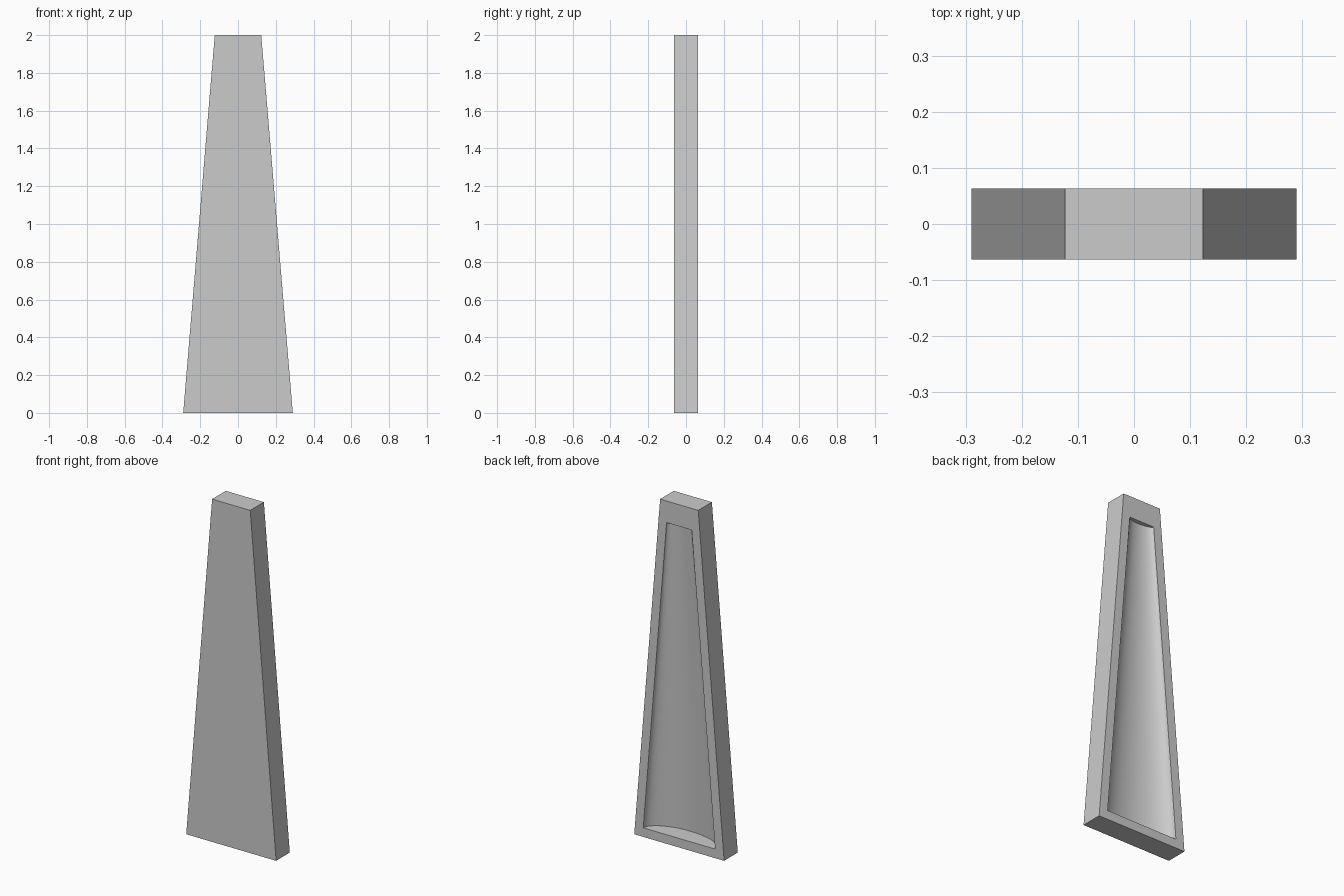
import bpy, bmesh, math

cube = bpy.data.objects.get("Cube")
if cube:
    bpy.data.objects.remove(cube, do_unlink=True)

# Single plain grey
grey = bpy.data.materials.new("plain_grey")
grey.use_nodes = True
colour = (0.6, 0.6, 0.6, 1)
grey.diffuse_color = colour
grey.node_tree.nodes["Principled BSDF"].inputs["Base Color"].default_value = colour

HALF_DEPTH = 0.063
SEGMENTS = 24
bm = bmesh.new()


def trapezoid(y, low, high, z_low, z_high):
    """Corner vertices: bottom left, bottom right, top right, top left."""
    corners = [(-low, z_low), (low, z_low), (high, z_high), (-high, z_high)]
    return [bm.verts.new((x, y, z)) for x, z in corners]


def hollow_arc(start, end, half_width, depth, z):
    """Half ellipse sunk into the back, joining two existing corners."""
    inner = []
    for i in range(1, SEGMENTS):
        a = math.pi * i / SEGMENTS
        inner.append(bm.verts.new((-half_width * math.cos(a),
                                   HALF_DEPTH - depth * math.sin(a), z)))
    return [start] + inner + [end]


# Tapered slab with an open back
front = trapezoid(-HALF_DEPTH, 0.29, 0.123, 0, 2)
back = trapezoid(HALF_DEPTH, 0.29, 0.123, 0, 2)
rim = trapezoid(HALF_DEPTH, 0.232, 0.081, 0.053, 1.874)
bm.faces.new(front)
for i in range(4):
    j = (i + 1) % 4
    bm.faces.new((front[i], front[j], back[j], back[i]))
    bm.faces.new((back[i], back[j], rim[j], rim[i]))

# Scooped hollow, deep at the foot and shallow at the top
foot = hollow_arc(rim[0], rim[1], 0.232, 0.108, 0.053)
head = hollow_arc(rim[3], rim[2], 0.081, 0.025, 1.874)
for i in range(SEGMENTS):
    bm.faces.new((foot[i], foot[i + 1], head[i + 1], head[i]))
bm.faces.new(foot)
bm.faces.new(head)
bmesh.ops.recalc_face_normals(bm, faces=bm.faces)

mesh = bpy.data.meshes.new("tapered_panel")
bm.to_mesh(mesh)
bm.free()
mesh.materials.append(grey)
panel = bpy.data.objects.new("tapered_panel", mesh)
bpy.context.collection.objects.link(panel)
bpy.context.view_layer.objects.active = panel
panel.select_set(True)
bpy.ops.object.shade_smooth_by_angle(angle=math.radians(35))
